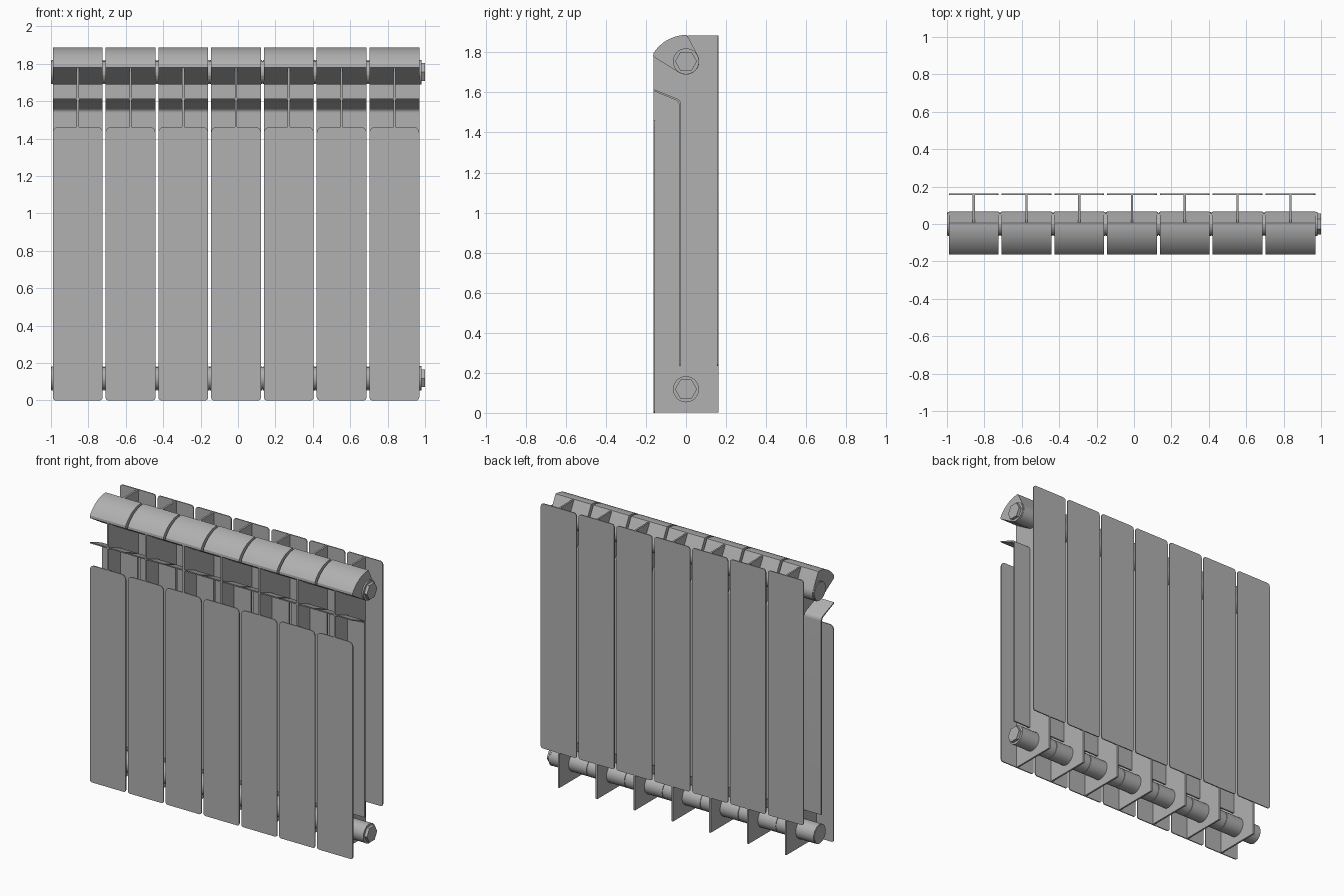
import bpy, bmesh
from math import cos, sin, radians

if "Cube" in bpy.data.objects:
    bpy.data.objects.remove(bpy.data.objects["Cube"])

PITCH, FIRST, HALF = 0.2822, -0.857, 0.133
TOP_Z, LOW_Z, TUBE_R = 1.755, 0.118, 0.064

grey = bpy.data.materials.new("painted_grey")
grey.diffuse_color = (0.44, 0.44, 0.44, 1)
grey.use_nodes = True
grey.node_tree.nodes["Principled BSDF"].inputs["Base Color"].default_value = grey.diffuse_color


def arc(cx, cy, r, a0, a1, n):
    return [(cx + r * cos(radians(a0 + (a1 - a0) * i / n)),
             cy + r * sin(radians(a0 + (a1 - a0) * i / n))) for i in range(n + 1)]


def prism(name, pts, axis, lo, hi):
    """Extrude an outline along x (points are y,z) or along y (points are x,z)."""
    place = (lambda p, d: (d, p[0], p[1])) if axis == 'x' else (lambda p, d: (p[0], d, p[1]))
    bm = bmesh.new()
    face = bm.faces.new([bm.verts.new(place(p, lo)) for p in pts])
    ext = bmesh.ops.extrude_face_region(bm, geom=[face])
    move = (hi - lo, 0, 0) if axis == 'x' else (0, hi - lo, 0)
    bmesh.ops.translate(bm, vec=move,
                        verts=[g for g in ext['geom'] if isinstance(g, bmesh.types.BMVert)])
    bmesh.ops.recalc_face_normals(bm, faces=bm.faces)
    mesh = bpy.data.meshes.new(name)
    bm.to_mesh(mesh)
    bm.free()
    mesh.materials.append(grey)
    ob = bpy.data.objects.new(name, mesh)
    bpy.context.collection.objects.link(ob)
    bpy.ops.object.select_all(action='DESELECT')
    ob.select_set(True)
    bpy.context.view_layer.objects.active = ob
    bpy.ops.object.shade_smooth_by_angle(angle=radians(30))
    return ob


def panel_outline(cx, z0, z1, r_low, r_top):
    x0, x1 = cx - HALF, cx + HALF
    return (arc(x1 - r_low, z0 + r_low, r_low, -90, 0, 5)
            + arc(x1 - r_top, z1 - r_top, r_top, 0, 90, 5)
            + arc(x0 + r_top, z1 - r_top, r_top, 90, 180, 5)
            + arc(x0 + r_low, z0 + r_low, r_low, 180, 270, 5))


def tube(name, z, r, x0, x1, sides=40):
    return prism(name, arc(0, z, r, 0, 360, sides)[:-1], 'x', x0, x1)


# Profile of the top cap: curved crown, then tangents onto the header tube
cap = (arc(0.005, 1.687, 0.2, 90, 147, 12) + [(-0.164, 1.779)]
       + arc(0, TOP_Z, 0.066, 240, 388, 20))

# Profile of the middle fin: upright sheet bending forward into a lip
fin = ([(-0.035, 0.235), (-0.035, 1.538)] + arc(-0.06, 1.538, 0.025, 0, 66, 6)
       + [(-0.163, 1.608), (-0.163, 1.616)] + arc(-0.06, 1.538, 0.035, 66, 0, 6)
       + [(-0.025, 0.235)])

# Upright web that ties cap, panels and fin together
web = [(-0.162, 0.001), (0.162, 0.001), (0.162, 1.884), (0.012, 1.884),
       (-0.105, 1.84), (-0.162, 1.782)]

# Seven identical radiator sections
for i in range(7):
    c = FIRST + i * PITCH
    prism(f"front_panel_{i}", panel_outline(c, 0, 1.462, 0.015, 0.03), 'y', -0.163, -0.156)
    prism(f"rear_panel_{i}", panel_outline(c, 0.235, 1.885, 0.015, 0.02), 'y', 0.156, 0.163)
    prism(f"middle_fin_{i}", fin, 'x', c - HALF, c + HALF)
    prism(f"centre_web_{i}", web, 'x', c - 0.006, c + 0.006)
    prism(f"top_cap_{i}", cap, 'x', c - HALF, c + HALF)
    for label, z in (("upper", TOP_Z), ("lower", LOW_Z)):
        tube(f"{label}_header_{i}", z, TUBE_R, c - 0.139, c + 0.139)

# Gasket core through each header, and end plugs with a hex head
for label, z in (("upper", TOP_Z), ("lower", LOW_Z)):
    tube(f"{label}_gasket_core", z, 0.06, -1.0, 0.976)
    tube(f"{label}_plug_flange", z, 0.065, 0.97, 0.98)
    tube(f"{label}_plug_hex", z, 0.055, 0.975, 1.0, 6)
